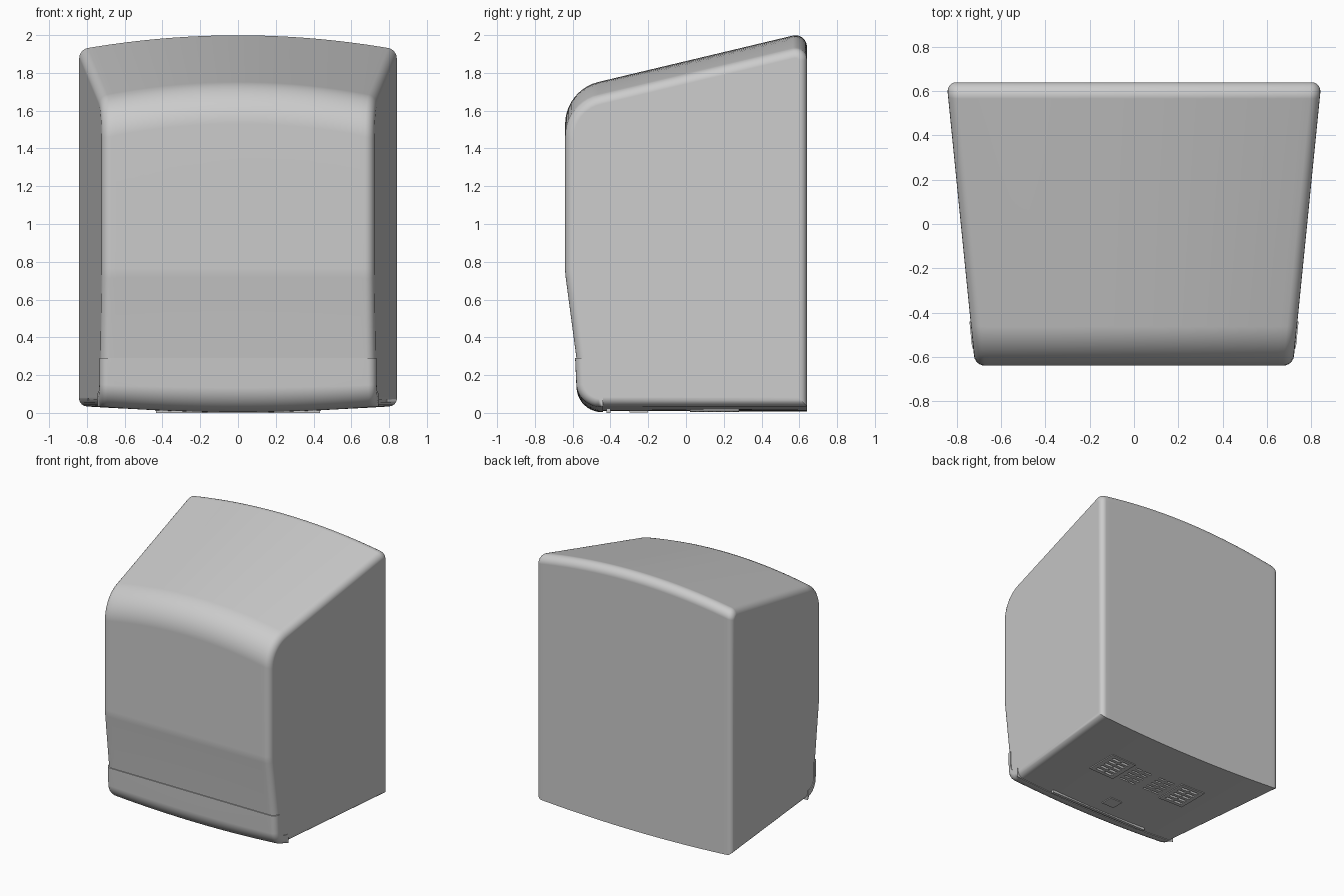
import bpy, bmesh, math
from mathutils import Vector

if "Cube" in bpy.data.objects:
    bpy.data.objects.remove(bpy.data.objects["Cube"])


def fillet(points, steps=10):
    """Round the corners of a closed (y, z, radius) outline."""
    out = []
    n = len(points)
    for i, (y, z, r) in enumerate(points):
        p = Vector((y, z))
        if r == 0:
            out.append(p)
            continue
        a = (Vector(points[i - 1][:2]) - p).normalized()
        b = (Vector(points[(i + 1) % n][:2]) - p).normalized()
        half = a.angle(b) / 2
        centre = p + (a + b).normalized() * r / math.sin(half)
        t = r / math.tan(half)
        va, vb = p + a * t - centre, p + b * t - centre
        ang = va.angle(vb)
        for k in range(steps + 1):
            s = k / steps
            out.append(centre + (va * math.sin((1 - s) * ang) + vb * math.sin(s * ang)) / math.sin(ang))
    return out


def crown(u, z):
    """Arched top and bottom across the width."""
    top = min(1, max(0, (z - 0.9) / 0.6))
    low = max(0, 1 - z / 0.29)
    return (0.03 * low - 0.075 * top) * u * u


def finish(name, bm):
    bmesh.ops.recalc_face_normals(bm, faces=bm.faces[:])
    me = bpy.data.meshes.new(name)
    bm.to_mesh(me)
    bm.free()
    ob = bpy.data.objects.new(name, me)
    bpy.context.collection.objects.link(ob)
    return ob


def smooth(ob):
    bpy.ops.object.select_all(action='DESELECT')
    ob.select_set(True)
    bpy.context.view_layer.objects.active = ob
    bpy.ops.object.shade_smooth_by_angle(angle=math.radians(32))


def shell(name, outline, extra, bevel, round_edge, cols=20):
    """Sweep a side outline across the tapered width, then round the side edges."""
    bm = bmesh.new()
    rows = []
    for c in range(cols + 1):
        u = 2 * c / cols - 1
        rows.append([bm.verts.new((u * (0.782 + 0.1 * p.x + extra), p.x, p.y + crown(u, p.y)))
                     for p in outline])
    n = len(outline)
    for a, b in zip(rows, rows[1:]):
        for i in range(n):
            j = (i + 1) % n
            bm.faces.new((a[i], a[j], b[j], b[i]))
    caps = [bm.faces.new(rows[0]), bm.faces.new(rows[-1])]
    edges = [e for f in caps for e in f.edges if round_edge(e)]
    bmesh.ops.recalc_face_normals(bm, faces=bm.faces[:])
    bmesh.ops.bevel(bm, geom=edges, offset=bevel, offset_type='OFFSET', segments=5,
                    profile=0.5, affect='EDGES', clamp_overlap=False)
    return finish(name, bm)


def boxes(name, items):
    """One mesh of boxes given as (centre, size)."""
    bm = bmesh.new()
    for c, s in items:
        vs = bmesh.ops.create_cube(bm, size=1)['verts']
        for v in vs:
            v.co = Vector(c) + Vector(v.co[i] * s[i] for i in range(3))
    return finish(name, bm)


# Main housing
body = shell("housing", fillet([
    (0.64, 0.008, 0), (0.64, 2.015, 0.06), (-0.64, 1.71, 0.23),
    (-0.64, 0.74, 0.4), (-0.58, 0.29, 0), (-0.565, 0.010, 0.13)]),
    0, 0.045, lambda e: True)

# Wrap-around lower front lip
def outer(e):
    m = (e.verts[0].co + e.verts[1].co) / 2
    if m.z > 0.285 or m.y > -0.445:
        return False
    return m.y < -0.545 or m.z < 0.065


lip = shell("lower_lip", fillet([
    (-0.53, 0.29, 0), (-0.587, 0.29, 0), (-0.574, 0.004, 0.135),
    (-0.44, 0.004, 0), (-0.44, 0.085, 0), (-0.53, 0.085, 0.07)]),
    0.005, 0.04, outer)

# Underside vent plates, following the curved base
plates = []
for s in (1, -1):
    p = boxes("vent_plate", [((0, 0, 0), (0.22, 0.26, 0.014))])
    p.location = (s * 0.33, 0.15, 0.0145)
    p.rotation_euler.y = -s * 0.025
    plates.append(p)

# Slots cut through plates and housing
slots = []
for s in (1, -1):
    for row in range(5):
        for x in (0.29, 0.37):
            slots.append(((s * x, 0.06 + row * 0.045, 0.01), (0.068, 0.022, 0.05)))
        for x in (0.07, 0.15):
            slots.append(((s * x, 0.06 + row * 0.045, 0.01), (0.062, 0.015, 0.05)))
cutter = boxes("slot_cutter", slots)
cutter.hide_render = True
cutter.hide_viewport = False
cutter.display_type = 'WIRE'

for ob in [body] + plates:
    smooth(ob)
    m = ob.modifiers.new("slots", 'BOOLEAN')
    m.object = cutter
    m.operation = 'DIFFERENCE'
    m.solver = 'EXACT'
smooth(lip)
for ob in (body, lip):
    w = ob.modifiers.new("normals", 'WEIGHTED_NORMAL')
    w.keep_sharp = True

# Air outlet strip and sensor window
boxes("air_outlet_strip", [((0, -0.41, 0.012), (0.87, 0.022, 0.024))])
boxes("sensor_window", [((0, -0.25, 0.010), (0.11, 0.10, 0.014))])

# Apply the cuts and discard the cutter
bpy.context.view_layer.update()
for ob in [body] + plates:
    bpy.context.view_layer.objects.active = ob
    bpy.ops.object.modifier_apply(modifier="slots")
bpy.data.objects.remove(cutter)
